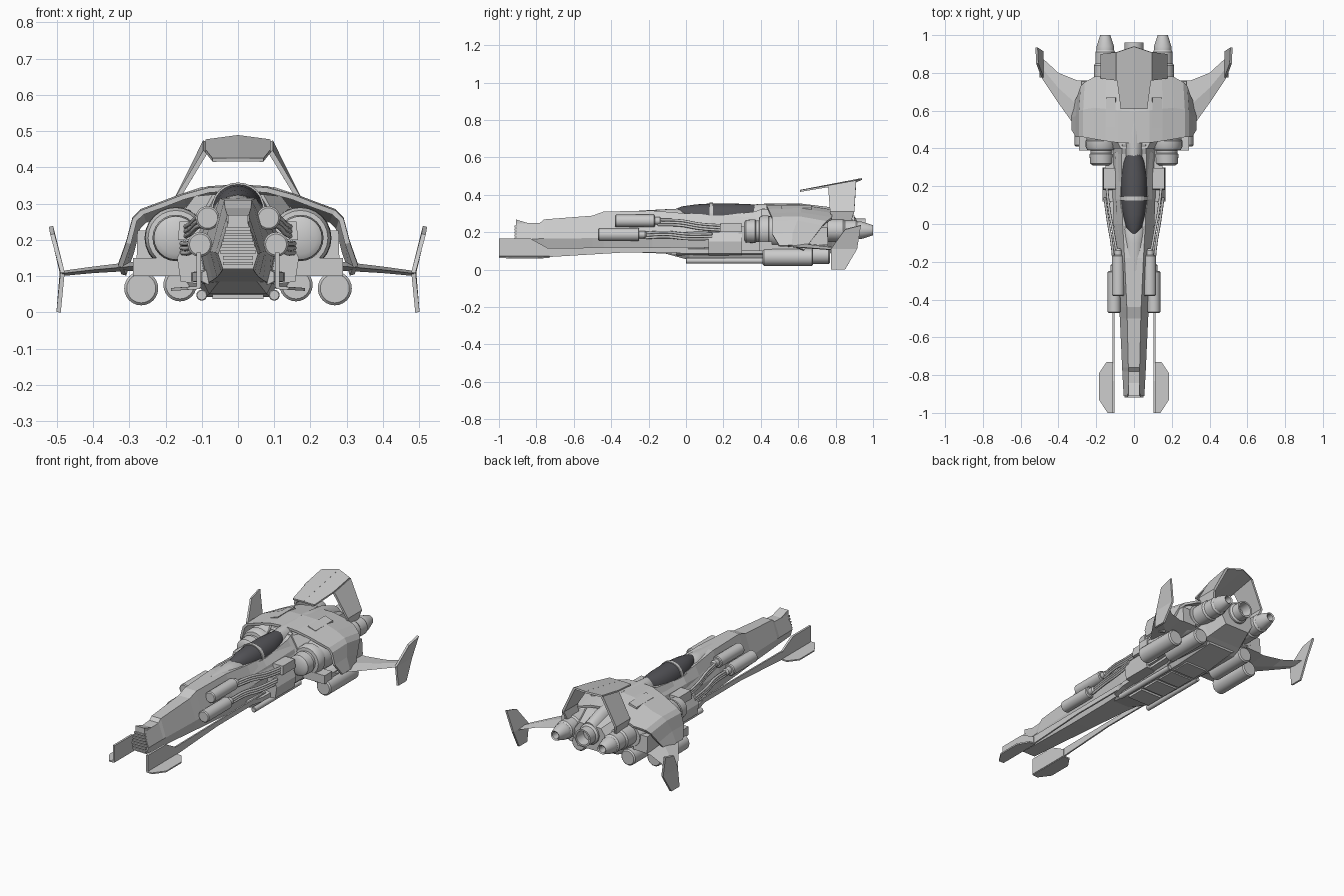
import bpy, bmesh
from math import sin, cos, pi

dark = bpy.data.materials.new("dark_glass")
dark.diffuse_color = (0.09, 0.09, 0.1, 1)


def make(name, verts, faces, mirror=False, smooth=False, solid=0, mat=None):
    me = bpy.data.meshes.new(name)
    me.from_pydata(verts, [], faces)
    bm = bmesh.new()
    bm.from_mesh(me)
    bmesh.ops.recalc_face_normals(bm, faces=bm.faces)
    bm.to_mesh(me)
    bm.free()
    ob = bpy.data.objects.new(name, me)
    bpy.context.collection.objects.link(ob)
    if mat:
        me.materials.append(mat)
    if smooth:
        bpy.ops.object.select_all(action='DESELECT')
        ob.select_set(True)
        bpy.context.view_layer.objects.active = ob
        bpy.ops.object.shade_smooth_by_angle(angle=0.6)
    if solid:
        m = ob.modifiers.new("thickness", 'SOLIDIFY')
        m.thickness, m.offset = solid, 0
    if mirror:
        m = ob.modifiers.new("mirror", 'MIRROR')
        m.use_mirror_merge = False
    return ob


def loft(name, rings, **kw):
    n = len(rings[0])
    verts = [p for r in rings for p in r]
    faces = [(i * n + j, i * n + (j + 1) % n, (i + 1) * n + (j + 1) % n, (i + 1) * n + j)
             for i in range(len(rings) - 1) for j in range(n)]
    faces += [tuple(range(n)), tuple(range(len(verts) - n, len(verts)))]
    return make(name, verts, faces, **kw)


def hexring(y, wt, zt, wm, zm, wb, zb):
    half = [(wt, zt), (wm, zm), (wb, zb)]
    return [(x, y, z) for x, z in half] + [(-x, y, z) for x, z in half[::-1]]


def box(name, x, y, z, taper=1.0, **kw):
    cx, cy = sum(x) / 2, sum(y) / 2
    def ring(h, t):
        return [(cx + (a - cx) * t, cy + (b - cy) * t, h)
                for a, b in ((x[0], y[0]), (x[1], y[0]), (x[1], y[1]), (x[0], y[1]))]
    return loft(name, [ring(z[0], 1), ring(z[1], taper)], **kw)


def lathe(name, x, z, prof, n=24, mirror=True):
    rings = [[(x + r * cos(2 * pi * k / n), y, z + r * sin(2 * pi * k / n)) for k in range(n)]
             for y, r in prof]
    return loft(name, rings, mirror=mirror, smooth=True)


def can(name, x, z, r, y0, y1):
    b = r * 0.15
    return lathe(name, x, z, [(y0, r - b), (y0 + b, r), (y1 - b, r), (y1, r - b)])


def hose(name, pts, r):
    cu = bpy.data.curves.new(name, 'CURVE')
    cu.dimensions, cu.bevel_depth, cu.bevel_resolution = '3D', r, 2
    cu.resolution_u, cu.use_fill_caps = 6, True
    for s in (1, -1):
        sp = cu.splines.new('BEZIER')
        sp.bezier_points.add(len(pts) - 1)
        for b, (x, y, z) in zip(sp.bezier_points, pts):
            b.co = (s * x, y, z)
            b.handle_left_type = b.handle_right_type = 'AUTO'
    ob = bpy.data.objects.new(name, cu)
    bpy.context.collection.objects.link(ob)


# Fuselage with stepped nose
loft("fuselage", [hexring(*s) for s in (
    (-.91, .028, .245, .055, .16, .042, .12), (-.78, .03, .25, .062, .165, .045, .113),
    (-.76, .03, .268, .063, .165, .046, .112), (-.50, .036, .288, .075, .168, .055, .1),
    (-.44, .038, .31, .078, .17, .058, .097), (-.18, .05, .315, .095, .19, .07, .088),
    (0, .06, .30, .108, .2, .085, .08), (.2, .068, .29, .115, .21, .09, .075),
    (.37, .065, .31, .12, .21, .09, .07), (.42, .06, .33, .13, .21, .09, .07))])
# Nose lip and grille
loft("nose_lip", [[(x, -.91, .24), (x, -.91, .268), (x, -.85, .25), (x, -.82, .24)] for x in (-.028, .028)])
for i in range(7):
    z = .13 + i * .016
    w = .042 if i < 2 else .05 - .004 * (i - 2)
    box(f"grille_slat_{i}", (-w, w), (-.918, -.9), (z, z + .009))

# Canopy glass, frame and spine
def arch(y, w, top, base, grow=0.0, n=12):
    return [((w + grow) * cos(pi * k / n), y, base + (top - base + grow) * sin(pi * k / n) ** .8)
            for k in range(n + 1)]
loft("canopy", [arch(*s) for s in (
    (-.06, .015, .322, .3), (-.02, .042, .338, .29), (.05, .06, .348, .275), (.13, .07, .353, .27),
    (.25, .07, .353, .265), (.33, .058, .35, .27), (.39, .03, .346, .3))], smooth=True, mat=dark)
loft("canopy_frame", [arch(y, .07, .353, .268, .005) for y in (.125, .145)])
loft("cockpit_front_fairing", [arch(*s) for s in (
    (-.25, .045, .315, .26), (-.1, .06, .323, .25), (-.03, .065, .325, .25), (.06, .08, .285, .23))], smooth=True)
loft("cockpit_sill", [hexring(*s) for s in (
    (-.05, .05, .30, .085, .24, .09, .18), (.13, .074, .285, .095, .25, .11, .18),
    (.38, .06, .3, .1, .26, .12, .18))])
loft("spine", [arch(*s) for s in (
    (.33, .045, .346, .25), (.42, .058, .352, .25), (.62, .05, .352, .25), (.8, .05, .33, .22), (.9, .05, .29, .2))], smooth=True)

# Rear body and belly
loft("rear_body", [hexring(*s) for s in (
    (.40, .07, .325, .14, .2, .1, .07), (.5, .12, .32, .21, .2, .13, .065),
    (.72, .12, .31, .21, .2, .13, .065), (.78, .1, .3, .17, .2, .11, .09), (.89, .07, .27, .12, .2, .08, .13))])
loft("belly_keel", [hexring(*s) for s in (
    (-.12, .07, .11, .07, .1, .05, .088), (.02, .085, .11, .095, .08, .08, .05),
    (.5, .1, .11, .11, .08, .09, .042), (.75, .1, .11, .11, .09, .08, .065))])
for i in range(4):
    box(f"belly_panel_{i}", (-.07, .07), (.04 + i * .13, .15 + i * .13), (.036, .06))
can("belly_rod", .1, .047, .015, 0, .43)

# Curved shoulder shell over the engines: x, z, front y, back y
prof = [(0, .342, .43, .76), (.08, .337, .43, .77), (.15, .318, .44, .78), (.21, .295, .45, .78),
        (.265, .275, .46, .75), (.285, .255, .46, .73), (.302, .19, .46, .68), (.325, .125, .5, .63)]
verts = [p for x, z, a, b in prof for p in ((x, a, z), (x, (a + b) / 2, z + .004), (x * .97, b, z - .022))]
make("shoulder_shell", verts, [(3 * i + j, 3 * i + j + 1, 3 * i + j + 4, 3 * i + j + 3)
     for i in range(len(prof) - 1) for j in (0, 1)], mirror=True, solid=.014)
loft("roof_panel", [[(.095, y, .325), (.15, y, .31), (.147, y, .33), (.098, y, .346)] for y in (.51, .67)], mirror=True)
box("shoulder_rear_box", (.19, .28), (.58, .76), (.13, .225), .95, mirror=True)

# Engine pods and nozzles
lathe("engine_pod", .172, .205, [(.31, .0), (.31, .045), (.32, .06), (.37, .064), (.375, .058), (.39, .058),
      (.392, .076), (.41, .084), (.44, .085), (.445, .08), (.46, .08), (.47, .086), (.7, .086), (.76, .06)])
box("engine_brace", (.14, .29), (.39, .46), (.1, .15), mirror=True)
nozzle = [(.7, .06), (.84, .06), (.85, .053), (.91, .053), (.92, .046), (.94, .046), (1, .027), (.995, .02), (.93, .018)]
lathe("side_nozzle", .152, .21, nozzle)
lathe("centre_nozzle", 0, .222, [(.8, .062), (.9, .06), (.91, .05), (.96, .05), (.96, .04), (.9, .036)], mirror=False)

# Tanks under the wings
can("outer_tank", .267, .066, .047, .41, .68)
can("inner_tank", .16, .076, .046, .5, .77)
box("tank_pylon", (.25, .285), (.46, .63), (.1, .135), mirror=True)

# Wings and canted wingtip fins
loft("wing", [[(x, a, z), (x, (a + b) / 2, z + t), (x, b, z), (x, (a + b) / 2, z - t)]
     for x, a, b, z, t in ((.18, .42, .76, .132, .014), (.3, .5, .76, .126, .012),
                           (.4, .64, .8, .117, .009), (.487, .77, .88, .107, .007))], mirror=True)
fin = [(.495, .775, 0), (.484, .775, .11), (.512, .85, .215), (.516, .935, .237), (.486, .915, .11), (.495, .85, 0)]
make("wingtip_fin", fin, [(0, 1, 4, 5), (1, 2, 3, 4)], mirror=True, solid=.012)

# Tail arch: sloped top plate on two struts
plate = [(0, .61, .421), (.07, .61, .42), (.09, .76, .445), (.09, .91, .472), (0, .94, .484)]
make("tail_top", plate, [(0, 1, 2, 3, 4)], mirror=True, solid=.01)
make("tail_strut", [(.09, .76, .443), (.09, .91, .471), (.17, .9, .31), (.17, .77, .31),
     (.155, .88, .25), (.155, .78, .25)], [(0, 1, 2, 3), (3, 2, 4, 5)], mirror=True, solid=.014)

# Cannons and their hoses
can("upper_cannon", .084, .26, .033, -.38, -.165)
can("lower_cannon", .105, .187, .034, -.47, -.25)
lathe("upper_cannon_neck", .084, .26, [(-.18, .02), (-.14, .02), (-.13, .012)])
lathe("lower_cannon_neck", .105, .187, [(-.26, .02), (-.22, .02), (-.21, .012)])
for i in range(3):
    d = i * .013
    hose(f"upper_hose_{i}", [(.09, -.15, .265 - d), (.112, -.03, .262 - d), (.13, .07, .245 - d), (.145, .2, .235 - d)], .007)
    hose(f"lower_hose_{i}", [(.105, -.23, .195 - d), (.118, -.1, .2 - d), (.135, 0, .19 - d), (.155, .14, .19 - d)], .007)

# Side equipment boxes
loft("side_box", [[(.1, y, .21), (.145, y, .2), (.168, y, .15), (.158, y, .085), (.09, y, .075)] for y in (.12, .3)], mirror=True)
box("hose_junction", (.09, .165), (.18, .3), (.2, .25), .92, mirror=True)
box("side_box_link", (.1, .15), (.28, .42), (.1, .23), mirror=True)
loft("lower_side_rail", [[(.08, y, .12), (w, y, .11), (w, y, .085), (.08, y, .075)]
     for y, w in ((-.05, .1), (.05, .125), (.45, .14))], mirror=True)

# Front blades on long booms
make("blade_vertical", [(.108, y, z) for y, z in ((-1, .068), (-1, .165), (-.83, .165), (-.73, .11), (-.73, .068))],
     [(0, 1, 2, 3, 4)], mirror=True, solid=.012)
make("blade_horizontal", [(.105, -1, .068), (.14, -1, .066), (.185, -.93, .063), (.185, -.79, .063),
     (.145, -.73, .066), (.105, -.73, .068)], [(0, 1, 2, 3, 4, 5)], mirror=True, solid=.008)
loft("blade_boom", [[(.104, y, z0), (.113, y, z0), (.113, y, z1), (.104, y, z1)]
     for y, z0, z1 in ((-.75, .066, .115), (-.35, .09, .118), (.1, .09, .12))], mirror=True)
